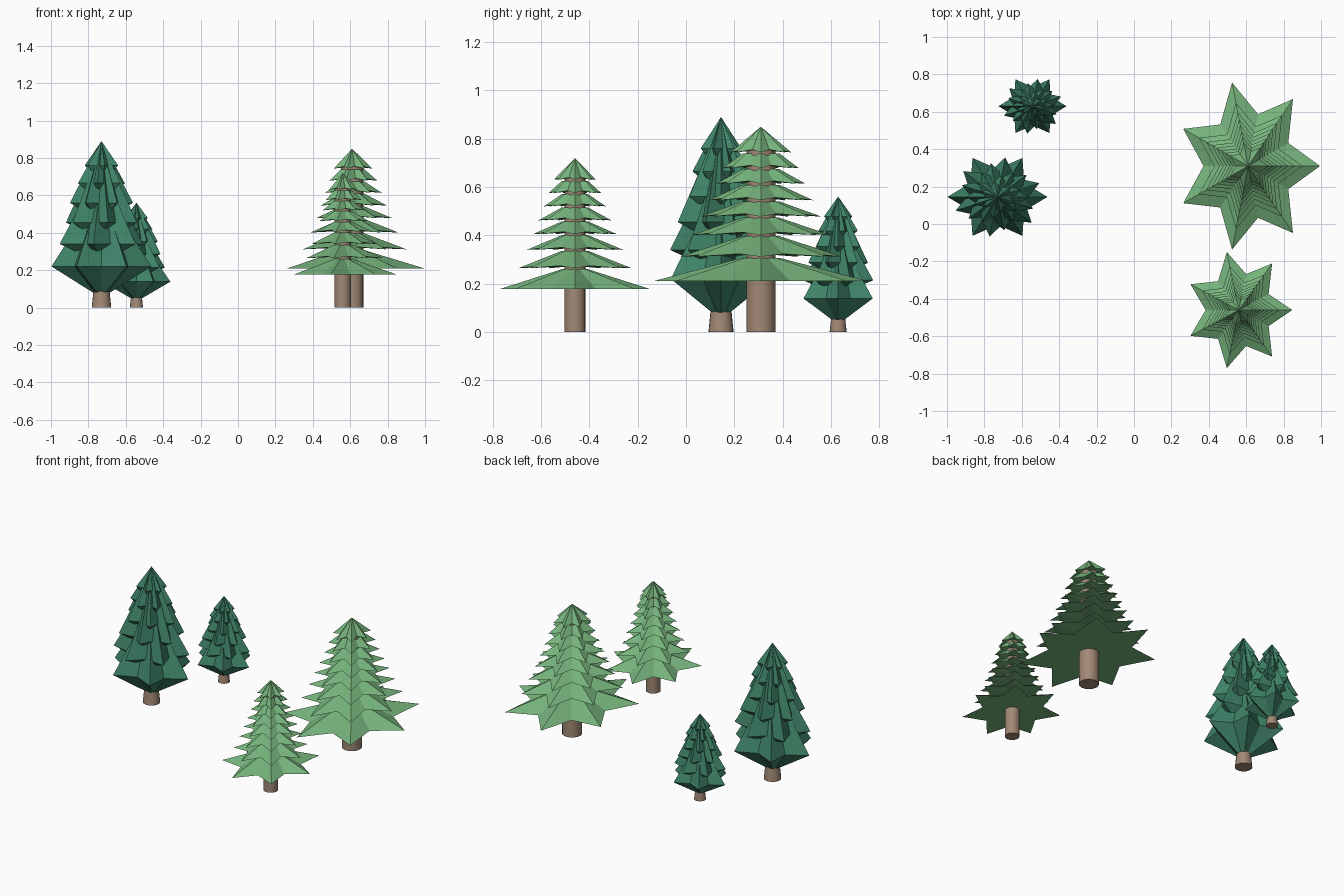
import bpy, bmesh
from math import sin, cos, pi, radians

if "Cube" in bpy.data.objects:
    bpy.data.objects.remove(bpy.data.objects["Cube"])


def material(name, rgb):
    m = bpy.data.materials.new(name)
    m.diffuse_color = (*rgb, 1)
    m.use_nodes = True
    m.node_tree.nodes["Principled BSDF"].inputs["Base Color"].default_value = m.diffuse_color
    return m


LIGHT = material("light_needles", (0.18, 0.45, 0.20))
DARK = material("dark_needles", (0.05, 0.23, 0.14))
BARK = material("bark", (0.36, 0.25, 0.18))


def star(bm, n, r, valley, z, rise=0.0, turn=0.0):
    """Star ring: alternating tips and valleys."""
    ring = []
    for k in range(2 * n):
        a = turn + pi * k / n
        q = r if k % 2 == 0 else r * valley
        ring.append(bm.verts.new((q * cos(a), q * sin(a), z + (rise if k % 2 else 0))))
    return ring


def bridge(bm, low, high):
    n = len(low)
    for k in range(n):
        j = (k + 1) % n
        bm.faces.new((low[k], low[j], high[j], high[k]))


def fan(bm, ring, z):
    c = bm.verts.new((0, 0, z))
    n = len(ring)
    for k in range(n):
        bm.faces.new((ring[k], ring[(k + 1) % n], c))


def finish(bm, name, mat, loc, scale):
    bmesh.ops.recalc_face_normals(bm, faces=bm.faces)
    me = bpy.data.meshes.new(name)
    bm.to_mesh(me)
    bm.free()
    me.materials.append(mat)
    ob = bpy.data.objects.new(name, me)
    ob.location = (*loc, 0)
    ob.scale = scale
    bpy.context.collection.objects.link(ob)
    return ob


def trunk(name, loc, r0, r1, h):
    bm = bmesh.new()
    bmesh.ops.create_cone(bm, cap_ends=True, segments=20, radius1=r0, radius2=r1, depth=h)
    bmesh.ops.translate(bm, verts=bm.verts, vec=(0, 0, h / 2))
    for f in bm.faces:
        f.smooth = len(f.verts) == 4
    finish(bm, name, BARK, loc, (1, 1, 1))


# Light fir: separate seven-pointed star skirts around a tall trunk
SKIRTS = [(0.318, 0.178), (0.241, 0.264), (0.205, 0.34), (0.178, 0.405),
          (0.155, 0.462), (0.132, 0.52), (0.112, 0.575), (0.09, 0.63)]


def light_tree(name, loc, scale, trunk_r):
    bm = bmesh.new()
    for i, (r, z) in enumerate(SKIRTS):
        rise = 0.01 if i else 0
        rim = star(bm, 7, r, 0.62, z, rise)
        fan(bm, rim, z + rise)
        if i == len(SKIRTS) - 1:
            fan(bm, rim, 0.72)
        else:
            top = star(bm, 7, 0.055, 0.75, SKIRTS[i + 1][1] - 0.004)
            bridge(bm, rim, top)
            fan(bm, top, SKIRTS[i + 1][1] - 0.004)
    finish(bm, name + "_foliage", LIGHT, loc, scale)
    trunk(name + "_trunk", loc, trunk_r, trunk_r, 0.65 * scale[2])


# Dark fir: overlapping steep six-pointed bodies, each turned a little
BODIES = [(0.267, 0.22), (0.238, 0.34), (0.202, 0.455), (0.168, 0.56),
          (0.133, 0.665), (0.095, 0.76)]


def dark_tree(name, loc, scale):
    bm = bmesh.new()
    for i, (r, z) in enumerate(BODIES):
        turn = radians(20 * i)
        rim = star(bm, 6, r, 0.62, z, 0, turn)
        if i == 0:
            low = star(bm, 6, 0.045, 0.9, 0.08, 0, turn)
        else:
            low = star(bm, 6, r * 0.5, 0.9, z - 0.05, 0, turn)
        bridge(bm, low, rim)
        fan(bm, low, 0.08 if i == 0 else z - 0.05)
        fan(bm, rim, min(0.89, z + 0.42))
    finish(bm, name + "_foliage", DARK, loc, scale)
    s = scale[0]
    trunk(name + "_trunk", loc, 0.052 * s, 0.04 * s, 0.12 * scale[2])


light_tree("large_light_tree", (0.61, 0.31), (1.21, 1.44, 1.18), 0.06)
light_tree("small_light_tree", (0.56, -0.46), (0.9, 1.0, 1.0), 0.0435)
dark_tree("large_dark_tree", (-0.73, 0.145), (1, 0.9, 1))
dark_tree("small_dark_tree", (-0.543, 0.63), (0.68, 0.62, 0.63))
